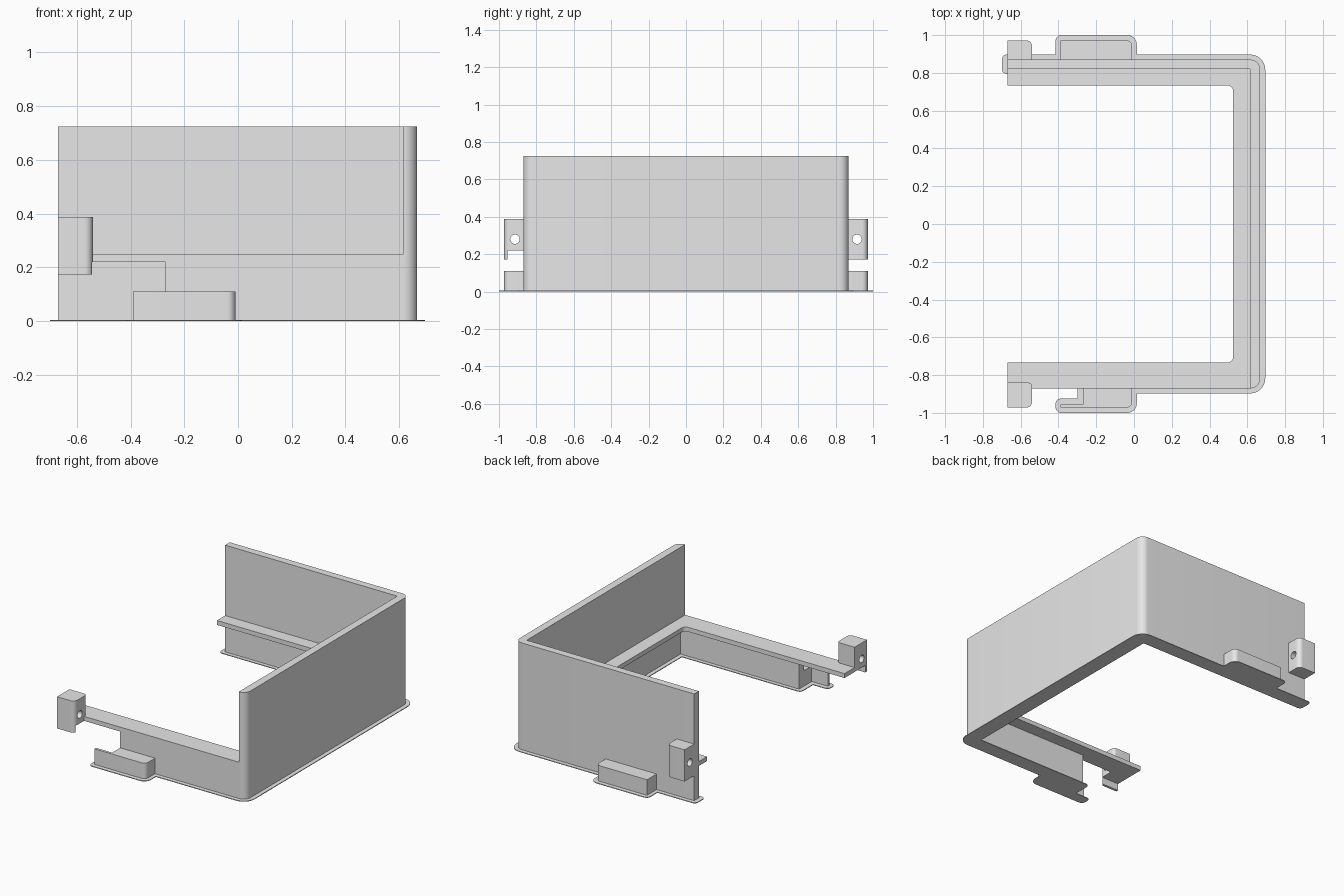
import bpy, bmesh, math
from mathutils import Vector

cube = bpy.data.objects.get("Cube")
if cube:
    bpy.data.objects.remove(cube, do_unlink=True)

grey = bpy.data.materials.new("plain grey")
grey.use_nodes = True
grey.diffuse_color = (0.8, 0.8, 0.8, 1)
grey.node_tree.nodes["Principled BSDF"].inputs["Base Color"].default_value = (0.8, 0.8, 0.8, 1)


def rounded(outline, steps=8):
    """Replace each (x, y, radius) corner of a right-angled outline by an arc."""
    pts = []
    n = len(outline)
    for i, corner in enumerate(outline):
        p = Vector(corner[:2])
        r = corner[2] if len(corner) > 2 else 0
        if not r:
            pts.append(p)
            continue
        a = (Vector(outline[i - 1][:2]) - p).normalized() * r
        b = (Vector(outline[(i + 1) % n][:2]) - p).normalized() * r
        for k in range(steps + 1):
            t = k / steps * math.pi / 2
            pts.append(p + a * (1 - math.sin(t)) + b * (1 - math.cos(t)))
    return pts


def prism(name, outline, z0, z1):
    """Extrude a plan outline between two heights."""
    bm = bmesh.new()
    face = bm.faces.new([bm.verts.new((p.x, p.y, z0)) for p in rounded(outline)])
    top = bmesh.ops.extrude_face_region(bm, geom=[face])["geom"]
    bmesh.ops.translate(bm, vec=(0, 0, z1 - z0),
                        verts=[v for v in top if isinstance(v, bmesh.types.BMVert)])
    bmesh.ops.recalc_face_normals(bm, faces=bm.faces)
    mesh = bpy.data.meshes.new(name)
    bm.to_mesh(mesh)
    bm.free()
    mesh.materials.append(grey)
    ob = bpy.data.objects.new(name, mesh)
    bpy.context.collection.objects.link(ob)
    return ob


def box(name, x0, x1, y0, y1, z0, z1):
    return prism(name, [(x0, y0), (x1, y0), (x1, y1), (x0, y1)], z0, z1)


def select(ob):
    bpy.ops.object.select_all(action='DESELECT')
    ob.select_set(True)
    bpy.context.view_layer.objects.active = ob


def cut(ob, cutter):
    cutter.hide_render = True
    mod = ob.modifiers.new("cut", 'BOOLEAN')
    mod.operation, mod.solver, mod.object = 'DIFFERENCE', 'EXACT', cutter
    select(ob)
    bpy.ops.object.modifier_apply(modifier=mod.name)


X0, Y = -0.67, 0.87      # open end and outer wall faces
INNER = 0.82             # inner wall faces
LEDGE = 0.22             # underside of the ledge
parts = []

# Thin base flange following the walls and pockets
parts.append(prism("base_flange", [
    (-0.70, 0.795, 0.025), (0.588, 0.795), (0.588, -0.795), (-0.30, -0.795, 0.025),
    (-0.30, -0.925), (-0.415, -0.925, 0.025), (-0.415, -1, 0.03), (0.015, -1, 0.05),
    (0.015, -0.897), (0.695, -0.897, 0.08), (0.695, 0.897, 0.08), (0.015, 0.897),
    (0.015, 1, 0.05), (-0.415, 1, 0.03), (-0.415, 0.897), (-0.70, 0.897, 0.025)], 0, 0.005))

# Tall back and side wall
parts.append(prism("tall_wall", [
    (X0, Y), (X0, INNER), (0.615, INNER), (0.615, -Y),
    (0.667, -Y, 0.05), (0.667, Y, 0.05)], 0, 0.725))

# Low front wall under the ledge
parts.append(box("front_wall", -0.27, 0.62, -Y, -INNER, 0, LEDGE))

# Ledge running round the inside
parts.append(prism("inner_ledge", [
    (X0, 0.733), (0.525, 0.733, 0.03), (0.525, -0.733, 0.03), (X0, -0.733),
    (X0, -Y), (0.62, -Y), (0.62, 0.83), (X0, 0.83)], LEDGE, 0.25))

# Slot and screw hole cutters
slot = box("slot_cutter", -0.8, -0.27, -0.955, -0.7, -0.1, LEDGE)
bpy.ops.mesh.primitive_cylinder_add(vertices=24, radius=0.025, depth=2,
                                    rotation=(0, math.pi / 2, 0))
hole = bpy.context.object
hole.name = "hole_cutter"

# Foot pockets and screw lugs on both sides
for side, s in (("front", -1), ("back", 1)):
    pocket = prism(side + "_pocket", [
        (-0.39, s * 0.85), (-0.01, s * 0.85), (-0.01, s * 0.972, 0.03),
        (-0.39, s * 0.972)], 0, 0.11)
    lug = prism(side + "_screw_lug", [
        (X0, s * 0.84), (-0.54, s * 0.84, 0.02), (-0.54, s * 0.972, 0.03),
        (X0, s * 0.972)], 0.173, 0.387)
    if s < 0:
        cut(pocket, slot)
        cut(lug, slot)
    hole.location = (-0.6, s * 0.915, 0.28)
    bpy.context.view_layer.update()
    cut(lug, hole)
    parts += [pocket, lug]

for cutter in (slot, hole):
    bpy.data.objects.remove(cutter, do_unlink=True)

for ob in parts:
    select(ob)
    bpy.ops.object.shade_smooth_by_angle(angle=math.radians(30))
